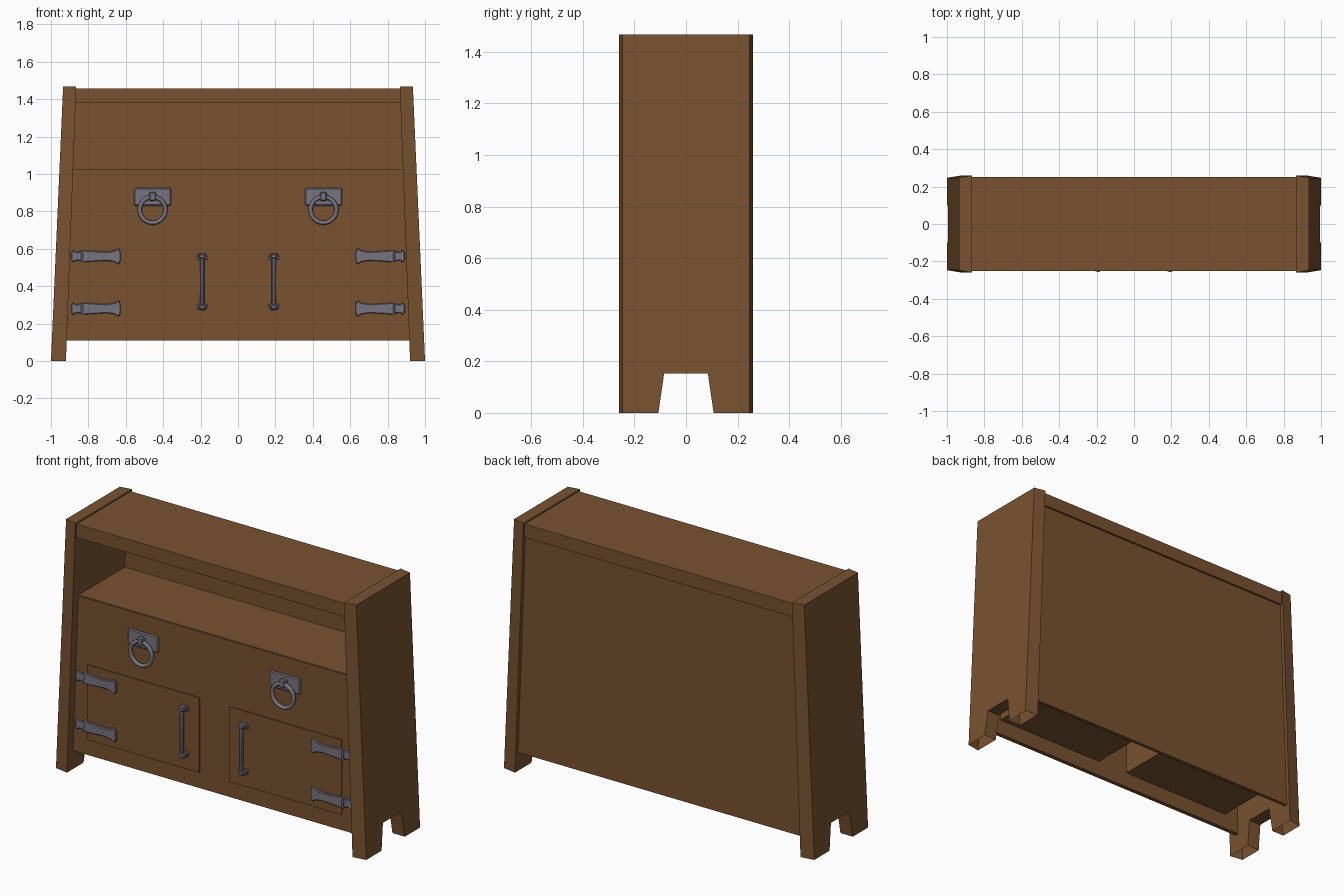
import bpy, bmesh, math
from mathutils import Vector

if "Cube" in bpy.data.objects:
    bpy.data.objects.remove(bpy.data.objects["Cube"])


def material(name, rgb):
    m = bpy.data.materials.new(name)
    m.diffuse_color = (*rgb, 1)
    m.use_nodes = True
    m.node_tree.nodes["Principled BSDF"].inputs["Base Color"].default_value = m.diffuse_color
    return m


WOOD = material("brown wood", (0.190, 0.085, 0.030))
IRON = material("grey iron", (0.185, 0.172, 0.210))

FRONT, BACK = -0.21, 0.238      # outer planes of the front and back boards


def inner(z):                   # inner x of the leaning side panels
    return 0.92 - 0.0375 * z


def outer(z):                   # outer x of the leaning side panels
    return 1.0 - 0.0443 * z


def finish(name, bm, mat, bevel=0):
    bmesh.ops.recalc_face_normals(bm, faces=bm.faces)
    me = bpy.data.meshes.new(name)
    bm.to_mesh(me)
    bm.free()
    ob = bpy.data.objects.new(name, me)
    bpy.context.collection.objects.link(ob)
    me.materials.append(mat)
    if bevel:
        mod = ob.modifiers.new("Bevel", 'BEVEL')
        mod.width, mod.segments = bevel, 1
    return ob


def loft(bm, a, b):
    """Solid between two matching outlines."""
    va, vb = [bm.verts.new(p) for p in a], [bm.verts.new(p) for p in b]
    bm.faces.new(va)
    bm.faces.new(vb)
    n = len(va)
    for i in range(n):
        j = (i + 1) % n
        bm.faces.new((va[i], va[j], vb[j], vb[i]))


def board(name, pts, y0, y1, mat, bevel=0):
    """Outline in x,z given a thickness along y."""
    bm = bmesh.new()
    loft(bm, [(x, y0, z) for x, z in pts], [(x, y1, z) for x, z in pts])
    return finish(name, bm, mat, bevel)


def rect(x0, x1, z0, z1):
    return [(x0, z0), (x1, z0), (x1, z1), (x0, z1)]


def leaning(z0, z1, gap=-0.004):
    """Outline that fills the width between the side panels."""
    a, b = inner(z0) - gap, inner(z1) - gap
    return [(-a, z0), (a, z0), (b, z1), (-b, z1)]


def tube(name, pts, radius, mat):
    cu = bpy.data.curves.new(name, 'CURVE')
    cu.dimensions = '3D'
    cu.bevel_depth, cu.bevel_resolution, cu.use_fill_caps = radius, 2, True
    sp = cu.splines.new('POLY')
    sp.points.add(len(pts) - 1)
    for p, co in zip(sp.points, pts):
        p.co = (*co, 1)
    ob = bpy.data.objects.new(name, cu)
    bpy.context.collection.objects.link(ob)
    cu.materials.append(mat)
    smooth(ob, convert=True)


def smooth(ob, convert=False):
    bpy.ops.object.select_all(action='DESELECT')
    ob.select_set(True)
    bpy.context.view_layer.objects.active = ob
    if convert:
        bpy.ops.object.convert(target='MESH')
    bpy.ops.object.shade_smooth_by_angle(angle=math.radians(40))


# carcass: front, back, shelf and top boards
board("front_board", leaning(0.11, 1.02), FRONT, FRONT + 0.025, WOOD)
board("back_board", leaning(0.11, 1.40), BACK - 0.02, BACK, WOOD)
board("shelf", leaning(1.005, 1.025), FRONT + 0.002, BACK - 0.01, WOOD)
board("top_board", leaning(1.38, 1.458), -0.25, 0.25, WOOD)

# side panel outline in y,z with the foot notch
HALF = [(0.26, 1.467), (0.26, 0), (0.107, 0), (0.085, 0.152)]
SIDE = HALF + [(-y, z) for y, z in reversed(HALF)]

for s, side in ((-1, "left"), (1, "right")):
    # leaning side panel, narrower on its outer face, open under the feet
    bm = bmesh.new()
    loft(bm, [(s * inner(z), y, z) for y, z in SIDE],
         [(s * outer(z), math.copysign(min(abs(y), 0.247), y), z) for y, z in SIDE])
    bmesh.ops.recalc_face_normals(bm, faces=bm.faces)
    feet = [f for f in bm.faces if all(v.co.z < 0.001 for v in f.verts)]
    bmesh.ops.delete(bm, geom=feet, context='FACES_ONLY')
    finish(side + "_side_panel", bm, WOOD)

    # cupboard box and door
    board(side + "_cupboard_box", rect(s * 0.1, s * 0.82, 0.20, 0.64),
          FRONT + 0.02, BACK - 0.025, WOOD)
    board(side + "_door", rect(s * 0.098, s * 0.818, 0.202, 0.638),
          FRONT - 0.007, FRONT + 0.01, WOOD)

    # strap hinges
    for z, level in ((0.28, "lower"), (0.56, "upper")):
        strap = [(0.628, 0.022), (0.636, 0.044), (0.662, 0.030), (0.70, 0.024),
                 (0.76, 0.027), (0.828, 0.032)]
        pts = strap + [(x, -h) for x, h in reversed(strap)]
        tag = f"{side}_{level}_hinge"
        board(tag + "_strap", [(s * x, z + h) for x, h in pts],
              FRONT - 0.02, FRONT, IRON, 0.004)
        leaf = [(0.832, 0.028), (0.865, 0.022), (0.882, 0.034), (0.892, 0.018)]
        pts = leaf + [(x, -h) for x, h in reversed(leaf)]
        board(tag + "_leaf", [(s * x, z + h) for x, h in pts],
              FRONT - 0.014, FRONT, IRON, 0.004)
        tube(tag + "_pin", [(s * 0.83, FRONT - 0.012, z - 0.031),
                            (s * 0.83, FRONT - 0.012, z + 0.031)], 0.010, IRON)

    # door handle: two foot plates and a bent bar
    x = s * 0.192
    for z, d, level in ((0.56, 1, "upper"), (0.287, -1, "lower")):
        shape = [(-0.029, -0.018), (0.029, -0.018), (0.024, 0.008), (0.018, 0.014),
                 (-0.018, 0.014), (-0.024, 0.008)]
        board(f"{side}_handle_{level}_plate", [(x + a, z + d * b) for a, b in shape],
              FRONT - 0.018, FRONT - 0.004, IRON, 0.003)
        board(f"{side}_handle_{level}_post", rect(x - 0.017, x + 0.017, z - 0.012, z + 0.012),
              FRONT - 0.044, FRONT - 0.01, IRON, 0.005)
    tube(side + "_handle_bar", [(x, FRONT - 0.026, 0.56), (x, FRONT - 0.033, 0.53),
                                (x, FRONT - 0.035, 0.424), (x, FRONT - 0.033, 0.317),
                                (x, FRONT - 0.026, 0.287)], 0.012, IRON)

    # drawer ring pull: plate, bracket and ring
    x = s * 0.457
    board(side + "_ring_plate", rect(x - 0.099, x + 0.099, 0.83, 0.925),
          FRONT - 0.014, FRONT, IRON, 0.006)
    board(side + "_ring_bracket", rect(x - 0.018, x + 0.018, 0.856, 0.904),
          FRONT - 0.042, FRONT - 0.008, IRON, 0.006)
    bpy.ops.mesh.primitive_torus_add(location=(x, FRONT - 0.028, 0.808),
                                     rotation=(math.pi / 2, 0, 0),
                                     major_radius=0.069, minor_radius=0.0115,
                                     major_segments=32, minor_segments=10)
    ring = bpy.context.object
    ring.name = side + "_ring"
    ring.data.materials.append(IRON)
    smooth(ring)
